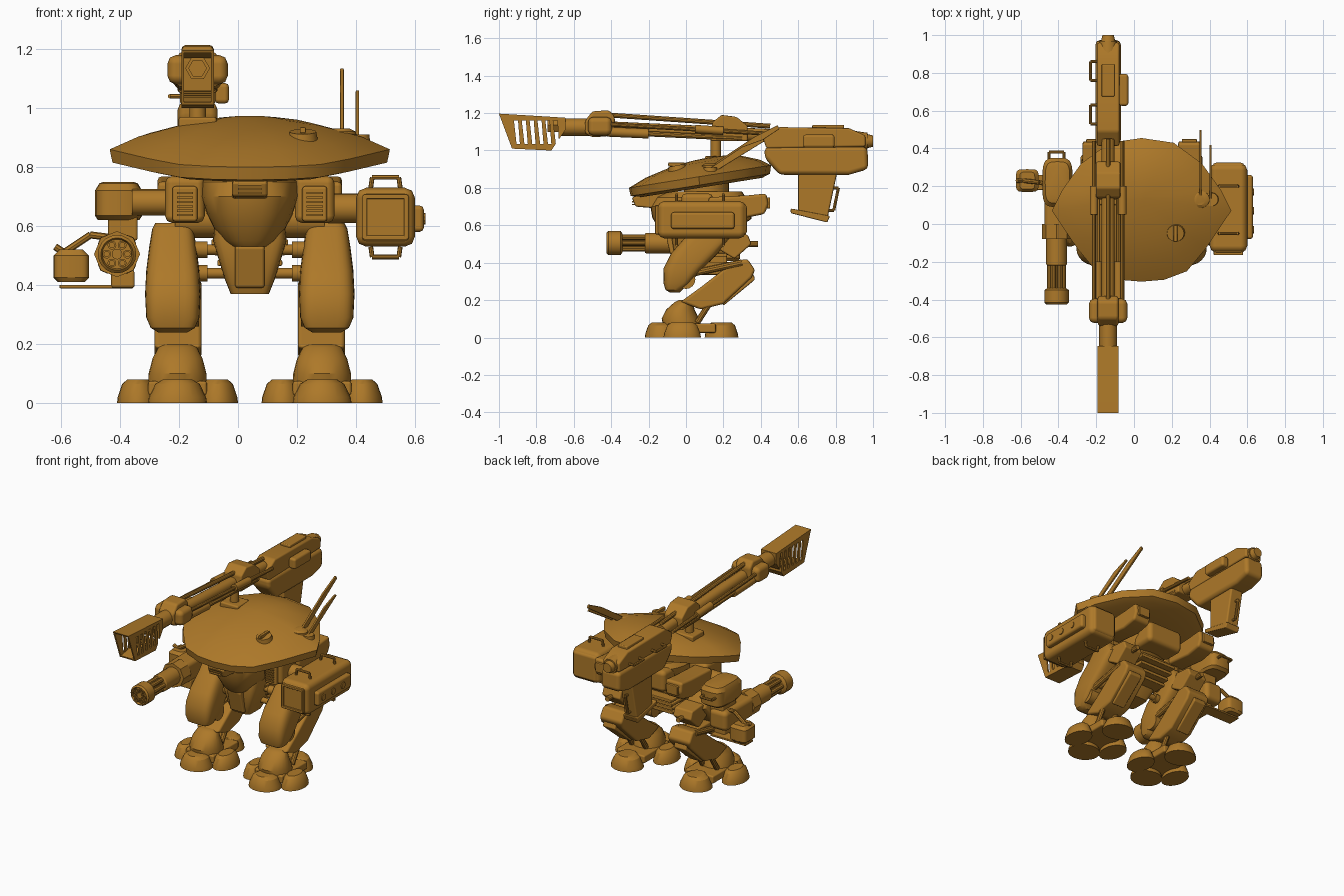
import bpy, bmesh, math
from mathutils import Vector

if "Cube" in bpy.data.objects:
    bpy.data.objects.remove(bpy.data.objects["Cube"], do_unlink=True)

BRONZE = (.42, .19, .022, 1)
bronze = bpy.data.materials.new("bronze_paint")
bronze.use_nodes = True
bronze.diffuse_color = BRONZE
bronze.node_tree.nodes["Principled BSDF"].inputs["Base Color"].default_value = BRONZE
MID = .04    # centre line of the walker's body
GUN = -.137  # centre line of the long cannon
parts = []


def finish(name, bm, bevel=0):
    bmesh.ops.recalc_face_normals(bm, faces=bm.faces)
    mesh = bpy.data.meshes.new(name)
    bm.to_mesh(mesh)
    bm.free()
    mesh.materials.append(bronze)
    obj = bpy.data.objects.new(name, mesh)
    bpy.context.collection.objects.link(obj)
    if bevel:
        mod = obj.modifiers.new("soft_edges", "BEVEL")
        mod.width, mod.segments, mod.limit_method = bevel, 2, "ANGLE"
        mod.harden_normals = True
    parts.append(obj)
    return obj


def loft(name, rings, bevel=0):
    bm = bmesh.new()
    loops = [[bm.verts.new(co) for co in ring] for ring in rings]
    for low, high in zip(loops, loops[1:]):
        for i in range(len(low)):
            j = (i + 1) % len(low)
            bm.faces.new((low[i], low[j], high[j], high[i]))
    bm.faces.new(loops[0])
    bm.faces.new(loops[-1])
    return finish(name, bm, bevel)


def prism(name, profile, x, width, bevel=.01):
    """Side outline of (y, z) points extruded across x."""
    return loft(name, [[(x + s * width / 2, y, z) for y, z in profile] for s in (-1, 1)], bevel)


def box(name, centre, size, bevel=.01):
    x, y, z = centre
    w, d, h = (s / 2 for s in size)
    return prism(name, [(y - d, z - h), (y + d, z - h), (y + d, z + h), (y - d, z + h)], x, w * 2, bevel)


def tube(name, start, end, radius, tip=None, sides=16, bevel=0):
    a, b = Vector(start), Vector(end)
    bm = bmesh.new()
    bmesh.ops.create_cone(bm, cap_ends=True, segments=sides, radius1=radius,
                          radius2=radius if tip is None else tip, depth=(b - a).length)
    turn = (b - a).to_track_quat("Z", "Y")
    for v in bm.verts:
        v.co = turn @ v.co + (a + b) / 2
    return finish(name, bm, bevel)


def stack(name, x, rings, power=2, sides=24):
    """Rings of (z, x radius, y radius, y centre), rounder or squarer by power."""
    def bend(v):
        return math.copysign(abs(v) ** (2 / power), v)
    turns = [math.tau * i / sides for i in range(sides)]
    return loft(name, [[(x + rx * bend(math.cos(t)), cy + ry * bend(math.sin(t)), z) for t in turns]
                       for z, rx, ry, cy in rings])


def nozzle(name, x, z, rings, sides):
    """Hollow-ended barrel from (y, radius) rings."""
    turns = [math.tau * i / sides for i in range(sides)]
    loft(name, [[(x + r * math.cos(t), y, z + r * math.sin(t)) for t in turns] for y, r in rings])


def handle(name, points, radius=.008):
    for i, (a, b) in enumerate(zip(points, points[1:])):
        tube(f"{name}_bar_{i}", a, b, radius, sides=8)


# Canopy shield: tilted faceted dome with a thick rim
half = [(0, -.305), (.12, -.295), (.24, -.25), (.34, -.13), (.475, .07), (.42, .18), (.32, .32), (.17, .43), (0, .455)]
outline = half + [(-x, y) for x, y in half[-2:0:-1]]


def canopy_ring(scale, rise):
    return [(MID + x * scale, .14 + (y - .14) * scale, .86 + .16 * (.14 + (y - .14) * scale - .07) + rise)
            for x, y in outline]


loft("canopy_shield", [canopy_ring(s, r) for s, r in (
    (.3, -.06), (.85, -.06), (.98, -.045), (1, 0), (.8, .04), (.5, .075), (.25, .09), (.05, .095))])
tube("canopy_hatch", (.22, -.04, .87), (.22, -.05, .92), .055, .045)
box("hatch_grip", (.22, -.05, .925), (.02, .09, .02), .004)
stack("antenna_base", .35, [(.87, .055, .05, .13), (.92, .05, .045, .13), (.93, .03, .03, .13)])
stack("antenna_base_small", .41, [(.87, .04, .04, .13), (.91, .035, .035, .13)])
prism("long_antenna", [(.12, .91), (.17, .9), (.5, 1.115), (.49, 1.135), (.36, 1.07)], .352, .013, .003)
prism("short_antenna", [(.12, .9), (.16, .89), (.42, 1.05), (.41, 1.06), (.3, 1.02)], .405, .012, .003)

# Torso, nose and pelvis
stack("torso_hull", MID, [(.53, .06, .08, -.03), (.55, .09, .12, -.01), (.59, .12, .17, .02), (.64, .145, .22, .04),
                          (.7, .165, .25, .06), (.75, .165, .24, .08), (.78, .14, .2, .1)], 2.6, 32)
stack("neck_ring", MID, [(.76, .12, .12, .11), (.86, .12, .12, .11)])
prism("nose_intake", [(-.27, .7), (-.29, .75), (-.1, .79), (.0, .74), (-.15, .69)], MID, .12)
for i in range(3):
    box(f"nose_slat_{i}", (MID, -.28, .712 + i * .014), (.08, .02, .006), 0)
stack("pelvis", MID, [(.37, .065, .07, .03), (.42, .085, .1, .04), (.55, .125, .15, .07), (.6, .12, .15, .08)], 6)
prism("pelvis_front_plate", [(-.07, .39), (-.105, .53), (-.02, .56), (.0, .39)], MID, .1)
for i in range(4):
    box(f"belly_rib_{i}", (MID, .16, .44 + i * .035), (.2 + i * .02, .12 + i * .04, .02), .005)
box("rear_engine", (MID, .27, .69), (.26, .16, .14), .03)

# Legs, mirrored about the body's centre line
for side, word in ((-1, "right"), (1, "left")):
    x = MID + side * .253
    box(f"{word}_hip_block", (x - side * .033, .06, .69), (.135, .17, .16), .025)
    box(f"{word}_hip_vent_frame", (x - side * .033, -.03, .675), (.085, .03, .12))
    for i in range(6):
        box(f"{word}_hip_slat_{i}", (x - side * .033, -.045, .637 + i * .015), (.055, .014, .007), 0)
    prism(f"{word}_exhaust", [(.12, .66), (.32, .64), (.42, .66), (.44, .71), (.43, .77), (.33, .76), (.12, .75)],
          x, .12, .015)
    box(f"{word}_exhaust_grille", (x, .43, .72), (.08, .04, .06), .005)
    tube(f"{word}_hip_axle", (MID, .1, .62), (x, .1, .62), .06)
    stack(f"{word}_thigh", x + side * .008, [
        (.24, .05, .025, -.06), (.255, .075, .045, -.065), (.29, .09, .07, -.05), (.37, .094, .105, -.015),
        (.45, .09, .125, .045), (.53, .08, .125, .115), (.59, .07, .08, .115), (.61, .06, .06, .115)], 4, 32)
    tube(f"{word}_knee_joint", (x - .08, .0, .31), (x + .08, .0, .31), .05)
    for height in (.44, .52):
        tube(f"{word}_pelvis_rod", (MID, .06, height), (x, .06, height), .018, sides=12)
        tube(f"{word}_rod_sleeve", (x - side * .11, .06, height), (x, .06, height), .028, sides=12)
    # Lower leg, hock and pistons
    prism(f"{word}_calf", [(-.03, .19), (.08, .27), (.26, .41), (.33, .42), (.37, .36), (.35, .32),
                           (.2, .18), (.08, .15)], x - side * .01, .16, .015)
    prism(f"{word}_calf_rear_frame", [(.2, .17), (.37, .31), (.36, .34), (.18, .2)], x, .09, .008)
    box(f"{word}_hock_link", (x, .19, .37), (.1, .24, .07))
    prism(f"{word}_rear_vent_box", [(.16, .48), (.26, .42), (.35, .5), (.33, .55), (.22, .56)], x, .13)
    tube(f"{word}_rear_pin", (x, .3, .5), (x, .385, .5), .016, sides=10)
    for s in (-1, 1):
        tube(f"{word}_piston", (x + s * .06, .02, .34), (x + s * .06, .3, .4), .018, sides=10)
        tube(f"{word}_ankle_piston", (x + s * .05, .15, .22), (x + s * .05, .06, .08), .016, sides=10)
    # Foot: domed ankle guard with four pads
    foot = MID + side * .245
    stack(f"{word}_ankle_guard", foot, [(.05, .1, .1, -.02), (.1, .098, .1, -.03), (.15, .085, .075, -.03),
                                        (.19, .065, .05, -.01), (.2, .04, .03, -.01)])
    box(f"{word}_foot_core", (foot, .03, .05), (.2, .26, .05))
    pads = {"front": (0, -.13, .1, .09), "back": (0, .19, .1, .09),
            "inner": (-side * .135, -.02, .07, .1), "outer": (side * .135, -.02, .07, .1)}
    for pad, (dx, y, rx, ry) in pads.items():
        stack(f"{word}_{pad}_pad", foot + dx, [(0, rx, ry, y), (.02, rx * .97, ry * .97, y),
                                               (.065, rx * .75, ry * .8, y), (.08, rx * .5, ry * .6, y)])

# Left arm: framed missile box with grab bars
box("missile_box", (.5, .085, .63), (.2, .47, .2), .035)
box("missile_box_lid", (.5, .085, .63), (.17, .48, .17), .02)
for s in (-1, 1):
    box("door_rail_upright", (.5 + s * .07, -.15, .63), (.016, .03, .15), .004)
    box("door_rail_level", (.5, -.15, .63 + s * .07), (.15, .03, .016), .004)
    for y in (-.05, .2):
        z = .63 + s * .1
        handle("box_grab", [(.45, y, z), (.455, y, z + s * .035), (.545, y, z + s * .035), (.55, y, z)])
box("box_side_panel", (.605, .09, .625), (.05, .34, .09), .015)
for y in (-.03, .07, .17):
    tube("panel_bolt", (.61, y, .625), (.635, y, .625), .02, sides=10)
tube("left_arm_axle", (.3, .09, .66), (.45, .09, .66), .05)

# Right arm: shoulder pod, rotary gun and ammunition drum
stack("shoulder_pod", -.405, [(.62, .07, .11, .22), (.635, .08, .13, .22), (.72, .08, .13, .22),
                              (.745, .065, .11, .22), (.75, .05, .09, .22)], 4, 28)
tube("right_arm_axle", (-.2, .1, .68), (-.36, .1, .68), .045)
box("gun_bracket", (-.39, .18, .6), (.1, .14, .1))
handle("pod_grab", [(-.45, .33, .69), (-.45, .38, .69), (-.37, .38, .69), (-.37, .33, .69)])
box("rotary_gun_body", (-.41, .12, .505), (.13, .3, .13), .03)
tube("rotary_housing", (-.41, -.22, .505), (-.41, -.03, .505), .055, bevel=.008)
tube("rotary_collar", (-.41, -.08, .505), (-.41, .0, .505), .078, sides=8)
nozzle("muzzle_ring", -.41, .505, [(-.34, .05), (-.35, .065), (-.415, .065), (-.425, .055), (-.41, .05)], 20)
tube("rotary_shaft", (-.41, -.42, .505), (-.41, -.2, .505), .018)
for i in range(6):
    turn = math.tau * i / 6
    bx, bz = -.41 + .035 * math.cos(turn), .505 + .035 * math.sin(turn)
    nozzle(f"rotary_barrel_{i}", bx, bz, [(-.2, .015), (-.425, .015), (-.425, .009), (-.4, .009)], 10)
stack("ammo_drum", -.565, [(.41, .045, .05, .23), (.425, .06, .06, .23), (.5, .06, .06, .23), (.52, .04, .045, .23)], 5)
box("drum_plate", (-.48, .22, .395), (.25, .08, .012), .003)
box("feed_block", (-.39, .12, .42), (.08, .2, .06))
handle("feed_pipe", [(-.62, .23, .53), (-.59, .23, .51), (-.5, .22, .57), (-.42, .2, .56)], .012)


# Long cannon: hollow muzzle brake with slots cut through its sides
def brake_ring(w, top, top_z, low, low_z):
    return [(GUN - w, top, top_z), (GUN + w, top, top_z), (GUN + w, low, low_z), (GUN - w, low, low_z)]


brake = loft("muzzle_brake", [
    brake_ring(.055, -.645, 1.175, -.645, 1.11), brake_ring(.055, -.72, 1.18, -.72, 1),
    brake_ring(.055, -1, 1.197, -.93, 1.01), brake_ring(.046, -.995, 1.187, -.933, 1.02),
    brake_ring(.046, -.69, 1.17, -.69, 1.06)])
for i in range(6):
    y = -.92 + .042 * i
    slot = prism("slot_cutter", [(y, 1.16), (y + .022, 1.16), (y + .032, 1.035), (y + .014, 1.035)], GUN, .3, 0)
    mod = brake.modifiers.new("slot", "BOOLEAN")
    mod.object, mod.operation, mod.solver = slot, "DIFFERENCE", "EXACT"
    bpy.context.view_layer.update()
    bpy.context.view_layer.objects.active = brake
    bpy.ops.object.modifier_apply(modifier=mod.name)
    parts.remove(slot)
    bpy.data.objects.remove(slot, do_unlink=True)
nozzle("cannon_bore", GUN, 1.135, [(-.66, .042), (-.74, .042), (-.74, .03), (-.69, .03)], 6)
tube("muzzle_neck", (GUN, -.68, 1.125), (GUN, -.5, 1.125), .047, sides=12)
prism("front_collar", [(-.54, 1.09), (-.54, 1.16), (-.5, 1.21), (-.41, 1.215), (-.38, 1.18), (-.38, 1.08), (-.5, 1.07)],
      GUN, .11, .015)
box("collar_cheeks", (GUN, -.46, 1.13), (.205, .13, .1), .03)

# Barrel bundle and mount
tube("main_barrel", (GUN, -.5, 1.125), (GUN, .45, 1.08), .035)
tube("top_rail", (GUN, -.42, 1.19), (GUN, .45, 1.13), .013, sides=10)
for s in (-1, 1):
    x = GUN + s * .075
    tube("side_rod", (x, -.42, 1.14), (x, .44, 1.09), .011, sides=10)
    tube("recoil_sleeve", (x - s * .02, -.42, 1.1), (x - s * .02, -.2, 1.09), .026)
    tube("recoil_piston", (x - s * .02, -.22, 1.09), (x - s * .02, .3, 1.065), .014, sides=10)
    tube("rear_sleeve", (x, .05, 1.115), (x, .2, 1.105), .022)
prism("middle_collar", [(.13, 1.05), (.14, 1.15), (.19, 1.19), (.27, 1.18), (.33, 1.13), (.33, 1.05)], GUN, .13)
tube("mount_post", (GUN, .16, .9), (GUN, .16, 1.06), .028)
box("mount_foot", (GUN, .16, .945), (.13, .12, .05))

# Receiver, magazine and tail
prism("receiver", [(.41, 1.07), (.49, 1.125), (.87, 1.12), (.96, 1.08), (.96, 1.02), (.43, 1.01)], GUN, .12, .012)
prism("receiver_lower", [(.42, .96), (.42, 1.02), (.97, 1.02), (.975, .9), (.87, .87), (.5, .87)], GUN, .135, .025)
box("receiver_top_cover", (GUN, .76, 1.125), (.07, .17, .025), .006)
box("receiver_side_box", (-.055, .71, 1.05), (.05, .17, .07), .015)
tube("tail_cap", (GUN, .9, 1.05), (GUN, .97, 1.05), .055, .045)
tube("tail_knob", (GUN, .96, 1.05), (GUN, 1, 1.05), .04, .03)
for y in (.53, .76):
    handle("receiver_grab", [(-.19, y, 1.04), (-.23, y, 1.04), (-.23, y + .1, 1.04), (-.19, y + .1, 1.04)])
prism("magazine", [(.6, .89), (.81, .89), (.755, .63), (.6, .67)], GUN, .09)
prism("magazine_foot", [(.56, .69), (.56, .665), (.755, .615), (.77, .65)], GUN, .1, .006)
handle("magazine_grab", [(GUN, .78, .8), (GUN, .815, .8), (GUN, .79, .68), (GUN, .75, .68)])

# Smooth the curved parts and keep hard edges
bpy.ops.object.select_all(action="DESELECT")
for obj in parts:
    obj.select_set(True)
bpy.context.view_layer.objects.active = parts[0]
bpy.ops.object.shade_smooth_by_angle(angle=math.radians(32))
